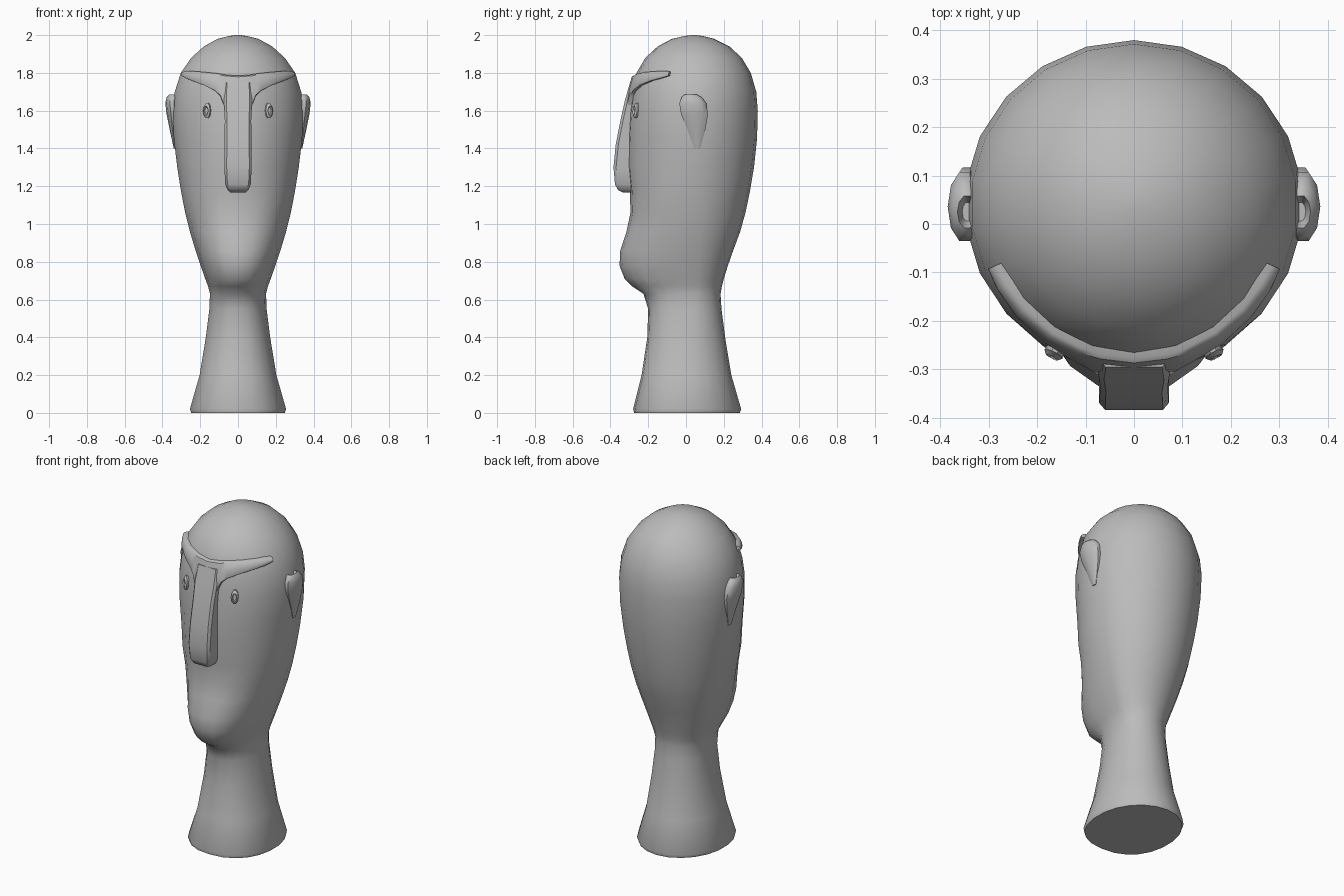
import bpy, bmesh, math
from mathutils import Vector

cube = bpy.data.objects.get("Cube")
if cube:
    bpy.data.objects.remove(cube, do_unlink=True)

stone = bpy.data.materials.new("grey stone")
stone.use_nodes = True
GREY = (0.5, 0.5, 0.5, 1)
stone.diffuse_color = GREY
stone.node_tree.nodes["Principled BSDF"].inputs["Base Color"].default_value = GREY

# Head and neck profile: height, half width, front y, back y
PROFILE = [
    (0.0, .25, -.275, .285), (0.02, .257, -.28, .292), (0.2, .205, -.235, .24),
    (0.4, .172, -.205, .207), (0.55, .153, -.20, .188), (0.63, .15, -.225, .183),
    (0.67, .16, -.285, .19), (0.71, .175, -.325, .20), (0.78, .20, -.352, .222),
    (0.86, .227, -.348, .25), (0.96, .257, -.315, .287), (1.06, .282, -.294, .315),
    (1.17, .304, -.297, .338), (1.3, .325, -.312, .36), (1.45, .343, -.31, .376),
    (1.6, .35, -.302, .38), (1.7, .338, -.287, .372), (1.8, .306, -.262, .343),
    (1.88, .25, -.215, .295), (1.94, .183, -.15, .23), (1.98, .11, -.075, .15),
    (1.995, .05, -.01, .09),
]


def section(z):
    """Half width, front y and back y at height z."""
    for a, b in zip(PROFILE, PROFILE[1:]):
        if z <= b[0]:
            t = (z - a[0]) / (b[0] - a[0])
            return [p + (q - p) * t for p, q in zip(a[1:], b[1:])]
    return PROFILE[-1][1:]


def skin(angle, z, lift=0.0):
    """Point on the head; angle 0 is the front, positive toward +x."""
    half, front, back = section(z)
    mid = 0.04 if z > 0.7 else 0.04 * z / 0.7
    s, c = math.sin(angle), math.cos(angle)
    power = 0.88 if c > 0 and z < 1.2 else 1.0
    depth = (mid - front) if c > 0 else (back - mid)
    x = math.copysign(abs(s) ** power, s) * (half + lift)
    y = mid - math.copysign(abs(c) ** power, c) * (depth + lift)
    return Vector((x, y, z))


def finish(name, bm, angle=50):
    bmesh.ops.recalc_face_normals(bm, faces=bm.faces)
    mesh = bpy.data.meshes.new(name)
    bm.to_mesh(mesh)
    bm.free()
    mesh.materials.append(stone)
    obj = bpy.data.objects.new(name, mesh)
    bpy.context.collection.objects.link(obj)
    bpy.ops.object.select_all(action="DESELECT")
    obj.select_set(True)
    bpy.context.view_layer.objects.active = obj
    bpy.ops.object.shade_smooth_by_angle(angle=math.radians(angle))
    return obj


def loft(name, rings, angle=50):
    """Closed body through rings of points with equal counts."""
    bm = bmesh.new()
    loops = [[bm.verts.new(p) for p in ring] for ring in rings]
    count = len(loops[0])
    for low, high in zip(loops, loops[1:]):
        for i in range(count):
            j = (i + 1) % count
            bm.faces.new((low[i], low[j], high[j], high[i]))
    bm.faces.new(loops[0])
    bm.faces.new(loops[-1])
    return finish(name, bm, angle)


# Head and neck in one body
SIDES = 22
rings = [[skin(math.tau * i / SIDES, row[0]) for i in range(SIDES)] for row in PROFILE]
rings.append([Vector((p.x * .3, p.y * .3 + .03, 2.0)) for p in rings[-1]])
loft("head_and_neck", rings)

# Long flat nose: height, half width, front y
NOSE = [
    (1.168, .04, -.335), (1.18, .055, -.36), (1.21, .068, -.376), (1.3, .072, -.384),
    (1.42, .071, -.372), (1.55, .07, -.347), (1.66, .074, -.322), (1.75, .07, -.296),
]
rings = []
for z, w, front in NOSE:
    outline = [(-w, -.24), (-w, front + .014), (-w + .012, front),
               (w - .012, front), (w, front + .014), (w, -.24)]
    rings.append([(x, y, z) for x, y in outline])
loft("nose", rings, 40)

# Brow wrapped around the forehead: angle in degrees, lower edge, upper edge
BROW = [(0, 1.62, 1.785), (12, 1.63, 1.79), (15, 1.675, 1.793), (20, 1.705, 1.797),
        (32, 1.735, 1.803), (46, 1.758, 1.808), (58, 1.773, 1.81), (66, 1.785, 1.808)]
rings = []
for deg, low, high in [(-d, a, b) for d, a, b in BROW[:0:-1]] + BROW:
    a = math.radians(deg)
    mid = (low + high) / 2
    rings.append([skin(a, low, -.03), skin(a, low, .017), skin(a, low + .008, .022),
                  skin(a, mid, .023), skin(a, high - .006, .02),
                  skin(a, high, .012), skin(a, high, -.03)])
loft("brow", rings, 40)

# Ears with a hollow top: height, centre x, centre y, half width, half depth
EAR = [
    (1.40, .335, .06, .005, .015), (1.5, .34, .055, .022, .05),
    (1.58, .344, .045, .034, .075), (1.64, .35, .036, .035, .075),
    (1.672, .347, .03, .03, .055), (1.685, .345, .025, .02, .035),
    (1.65, .345, .025, .01, .02),
]
for name, side in (("left_ear", 1), ("right_ear", -1)):
    loft(name, [[(side * (cx + rx * math.cos(math.tau * i / 10)),
                  cy + ry * math.sin(math.tau * i / 10), z) for i in range(10)]
                for z, cx, cy, rx, ry in EAR])

# Small raised almond eyes
for name, side in (("left_eye", 1), ("right_eye", -1)):
    rings = []
    for size, lift in ((1, -.02), (1, .008), (.6, .016), (.45, .008)):
        ring = []
        for i in range(10):
            t = math.tau * i / 10
            a = side * (.485 + .058 * size * math.cos(t))
            ring.append(skin(a, 1.6 + .042 * size * math.sin(t), lift))
        rings.append(ring)
    loft(name, rings, 40)
